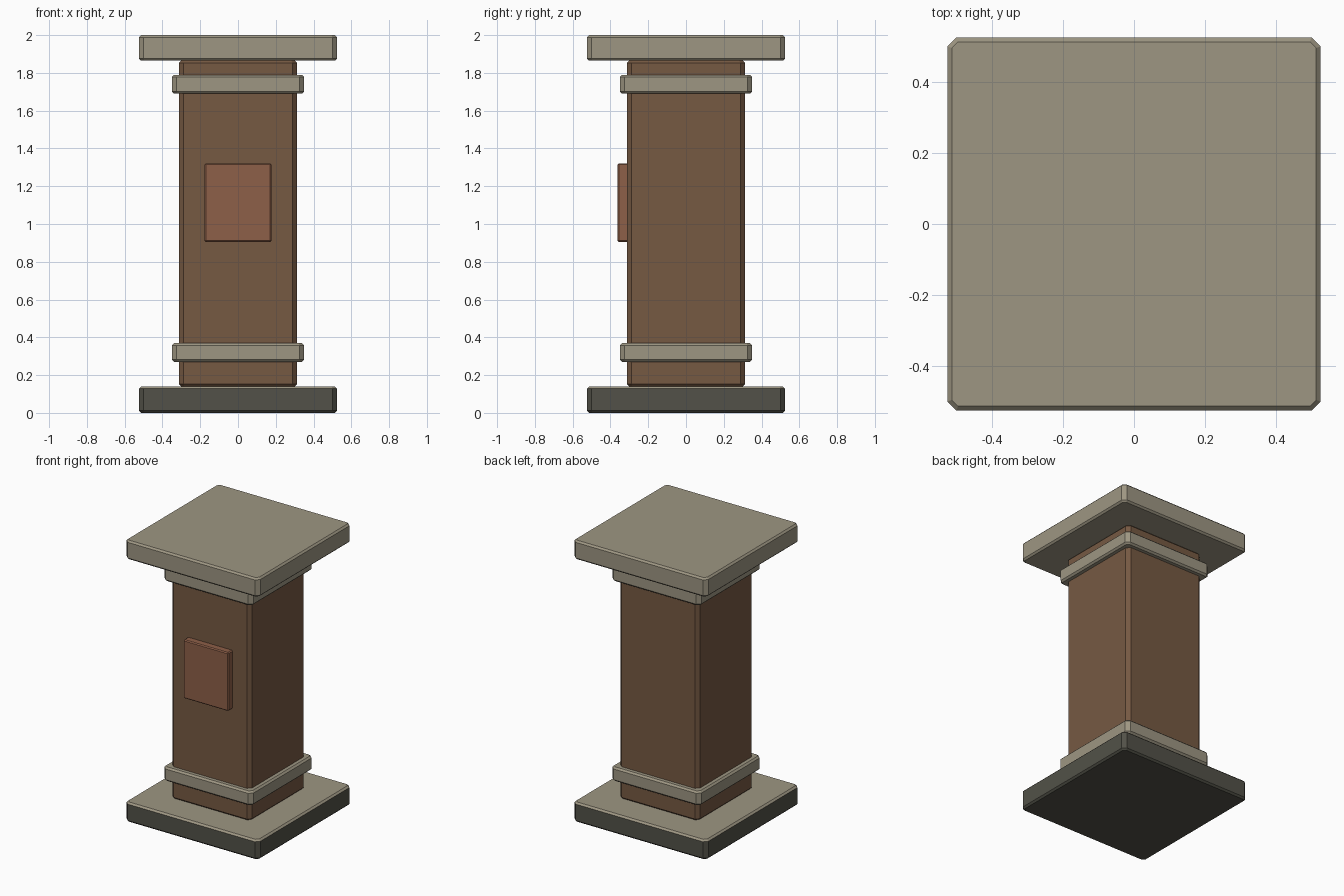
import bpy, bmesh

if "Cube" in bpy.data.objects:
    bpy.data.objects.remove(bpy.data.objects["Cube"])

def material(name, rgb):
    m = bpy.data.materials.new(name)
    m.diffuse_color = (*rgb, 1)
    m.use_nodes = True
    m.node_tree.nodes["Principled BSDF"].inputs["Base Color"].default_value = m.diffuse_color
    return m

stone = material("pale_stone", (0.34, 0.305, 0.225))
dark = material("dark_stone", (0.085, 0.083, 0.065))
wood = material("brown_body", (0.18, 0.10, 0.055))
rust = material("rust_panel", (0.27, 0.115, 0.065))

def octagon(h, cut):
    a = h - cut
    return [(-a, -h), (a, -h), (h, -a), (h, a), (a, h), (-a, h), (-h, a), (-h, -a)]

def block(name, half, z0, z1, mats, cut=0.025, inset=0.012, rim=0.012):
    """Square slab with cut corners and chamfered top and bottom rims."""
    bm = bmesh.new()
    rings = []
    for z, h, c in ((z0, half - inset, cut - inset * 0.6), (z0 + rim, half, cut),
                    (z1 - rim, half, cut), (z1, half - inset, cut - inset * 0.6)):
        rings.append([bm.verts.new((x, y, z)) for x, y in octagon(h, c)])
    for lo, hi in zip(rings, rings[1:]):
        for i in range(8):
            j = (i + 1) % 8
            bm.faces.new((lo[i], lo[j], hi[j], hi[i]))
    bm.faces.new(rings[0][::-1])
    bm.faces.new(rings[-1])
    bm.normal_update()
    # a second material goes on upward faces
    if len(mats) > 1:
        for f in bm.faces:
            f.material_index = int(f.normal.z > 0.3)
    return finish(name, bm, mats)

def finish(name, bm, mats):
    me = bpy.data.meshes.new(name)
    bm.to_mesh(me)
    bm.free()
    for m in mats:
        me.materials.append(m)
    ob = bpy.data.objects.new(name, me)
    bpy.context.collection.objects.link(ob)
    return ob

# Plinth, shaft and top slab
block("base_slab", 0.525, 0.0, 0.14, [dark, stone])
block("shaft", 0.313, 0.14, 1.865, [wood])
block("top_slab", 0.525, 1.865, 2.0, [stone])

# Collar bands around the shaft
for name, z in (("lower_band", 0.27), ("upper_band", 1.69)):
    block(name, 0.35, z, z + 0.1, [stone])

# Raised front panel
bm = bmesh.new()
bmesh.ops.create_cube(bm, size=1)
for v in bm.verts:
    v.co = (v.co.x * 0.354, v.co.y * 0.06 - 0.333, v.co.z * 0.416 + 1.113)
bmesh.ops.bevel(bm, geom=bm.edges[:], offset=0.007, segments=1, affect='EDGES')
finish("front_panel", bm, [rust])
